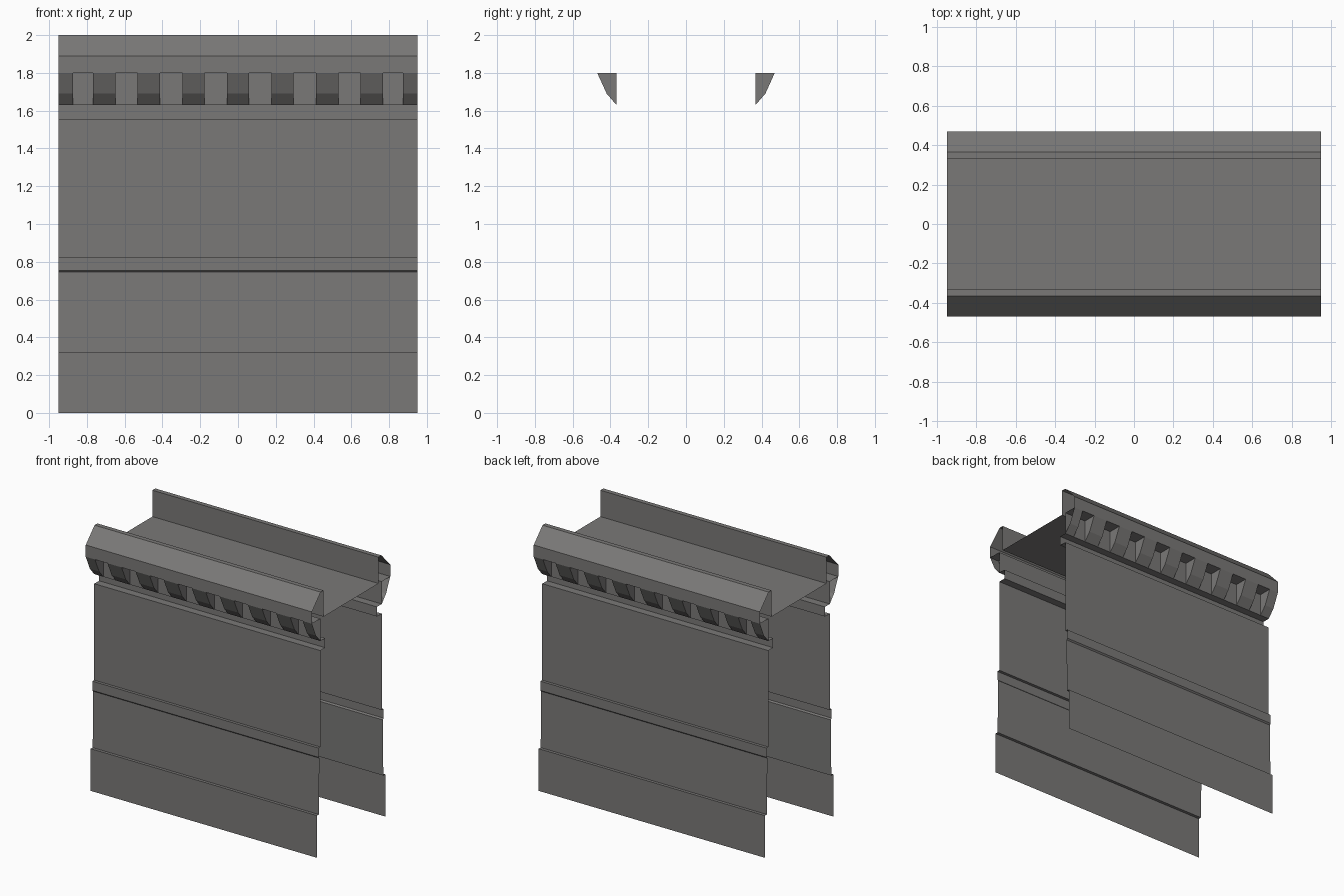
import bpy

if "Cube" in bpy.data.objects:
    bpy.data.objects.remove(bpy.data.objects["Cube"])

HALF = 0.95  # half length along x

stone = bpy.data.materials.new("grey_stone")
stone.diffuse_color = (0.195, 0.19, 0.186, 1)
stone.use_nodes = True
stone.node_tree.nodes["Principled BSDF"].inputs["Base Color"].default_value = stone.diffuse_color


def make_object(name, faces):
    """Build one object from a list of polygons, each a list of points."""
    verts, polys, seen = [], [], {}
    for face in faces:
        ids = []
        for p in face:
            key = tuple(round(c, 5) for c in p)
            if key not in seen:
                seen[key] = len(verts)
                verts.append(key)
            ids.append(seen[key])
        polys.append(ids)
    mesh = bpy.data.meshes.new(name)
    mesh.from_pydata(verts, [], polys)
    mesh.materials.append(stone)
    ob = bpy.data.objects.new(name, mesh)
    bpy.context.collection.objects.link(ob)
    return ob


def strip(profile, x0, x1):
    """Sweep an open (depth, height) profile along x; the front faces -y."""
    return [[(x0, -d0, z0), (x1, -d0, z0), (x1, -d1, z1), (x0, -d1, z1)]
            for (d0, z0), (d1, z1) in zip(profile, profile[1:])]


def turned(faces, s):
    """Turn half a revolution about z when s is -1."""
    return [[(s * x, s * y, z) for x, y, z in f] for f in faces]


plinth = [(0.41, 0), (0.41, 0.32), (0.387, 0.32)]
wall = [(0.387, 0.32), (0.38, 0.745), (0.39, 0.755), (0.39, 0.825),
        (0.368, 0.825), (0.368, 1.557), (0.31, 1.557)]
cornice = [(0.31, 1.557), (0.31, 1.63), (0.368, 1.63), (0.368, 1.80),
           (0.47, 1.80), (0.47, 1.89), (0.365, 2.0), (0.33, 2.0), (0.33, 1.80)]
corbel = [(0.368, 1.63), (0.42, 1.69), (0.47, 1.80)]

# Corbel spans along x: seven full ones and a cut one at each end
spans = [(k * 0.236 - 0.059, k * 0.236 + 0.059) for k in range(-3, 4)]
spans += [(-HALF, -0.873), (0.873, HALF)]

corbel_faces = []
for a, b in spans:
    corbel_faces += strip(corbel, a, b)
    side = corbel + [(0.368, 1.80)]
    if a > -HALF:
        corbel_faces.append([(a, -d, z) for d, z in side])
    if b < HALF:
        corbel_faces.append([(b, -d, z) for d, z in reversed(side)])

# Both long sides are the same, turned about the centre
for label, s in (("front", 1), ("back", -1)):
    make_object(label + "_plinth", turned(strip(plinth, -HALF, HALF), s))
    make_object(label + "_wall", turned(strip(wall, -HALF, HALF), s))
    make_object(label + "_cornice", turned(strip(cornice, -HALF, HALF), s))
    make_object(label + "_corbels", turned(corbel_faces, s))

# Walkway between the parapets
make_object("walkway_floor", strip([(0.33, 1.80), (-0.33, 1.80)], -HALF, HALF))
